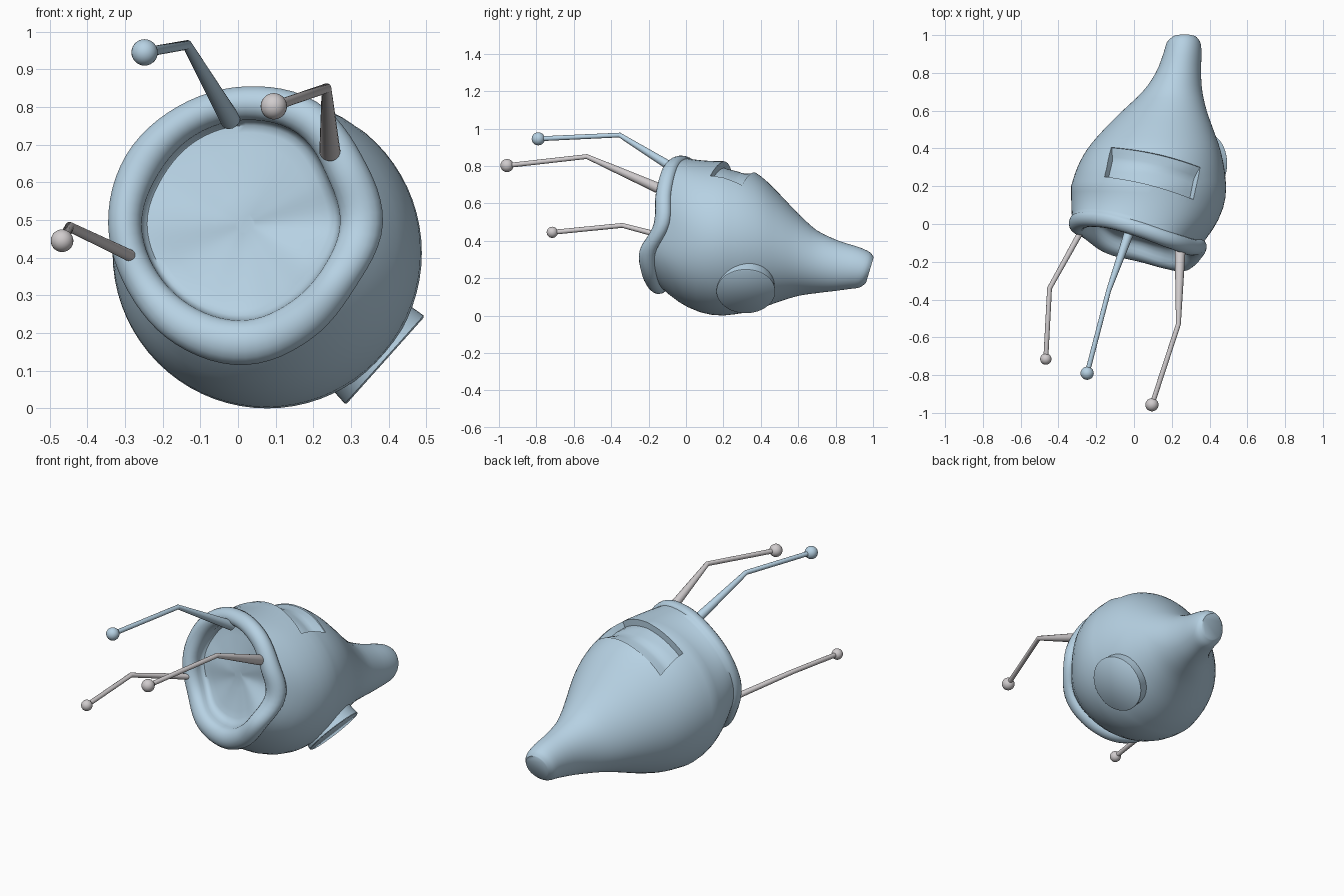
import bpy, bmesh, math
from mathutils import Vector

if "Cube" in bpy.data.objects:
    bpy.data.objects.remove(bpy.data.objects["Cube"])

N = 72


def material(name, col):
    m = bpy.data.materials.new(name)
    m.diffuse_color = (*col, 1)
    m.use_nodes = True
    m.node_tree.nodes["Principled BSDF"].inputs["Base Color"].default_value = m.diffuse_color
    return m


BLUE = material("pale blue", (0.47, 0.64, 0.77))
GREY = material("warm grey", (0.63, 0.60, 0.61))


def finish(bm, name, mat):
    bmesh.ops.recalc_face_normals(bm, faces=bm.faces)
    me = bpy.data.meshes.new(name)
    bm.to_mesh(me)
    bm.free()
    ob = bpy.data.objects.new(name, me)
    bpy.context.collection.objects.link(ob)
    me.materials.append(mat)
    return ob


def smooth(ob, deg=50):
    bpy.ops.object.select_all(action='DESELECT')
    ob.select_set(True)
    bpy.context.view_layer.objects.active = ob
    bpy.ops.object.shade_smooth_by_angle(angle=math.radians(deg))


def loft(bm, rings):
    vs = [[bm.verts.new(p) for p in r] for r in rings]
    n = len(vs[0])
    for a, b in zip(vs, vs[1:]):
        for i in range(n):
            bm.faces.new((a[i], a[(i + 1) % n], b[(i + 1) % n], b[i]))
    bm.faces.new(vs[0])
    bm.faces.new(vs[-1])


def spline(p0, p1, p2, p3, t):
    return 0.5 * (2 * p1 + (p2 - p0) * t + (2 * p0 - 5 * p1 + 4 * p2 - p3) * t * t
                  + (3 * p1 - p0 - 3 * p2 + p3) * t ** 3)


def around(table, i):
    """Smooth value of a 12-entry periodic table at ring position i."""
    f = i / N * 12
    k = int(f)
    return spline(*[table[(k + d) % 12] for d in (-1, 0, 1, 2)], f - k)


# body sections: y, left, right, bottom, top
ROWS = [(.2, -.333, .488, .0, .825), (.3, -.3, .477, .013, .80), (.4, -.245, .455, .04, .745),
        (.5, -.16, .42, .075, .65), (.6, -.06, .385, .105, .545), (.7, .045, .362, .12, .455),
        (.8, .115, .355, .13, .40), (.9, .155, .357, .142, .365), (.955, .172, .353, .15, .338),
        (.983, .198, .335, .175, .312)]
# mouth rim: outer radius, inner radius and y wave, every 30 degrees
OUTER = [.365, .358, .375, .365, .36, .366, .365, .36, .37, .375, .352, .337]
INNER = [.25, .25, .276, .275, .27, .266, .275, .267, .26, .255, .239, .236]
WAVE = [-.135, -.125, -.09, -.03, .015, .02, -.01, -.04, -.12, -.16, -.2, -.21]


def section(row):
    y, l, r, b, t = row
    tilt = 0.3 * min(1, max(0, (y - .7) / .25))
    pts = []
    for i in range(N):
        a = math.tau * i / N
        h = (t - b) / 2 * math.sin(a)
        pts.append(Vector(((l + r) / 2 + (r - l) / 2 * math.cos(a), y + tilt * h, (b + t) / 2 + h)))
    return pts


def rim(f, dy):
    """Ring on the wavy mouth rim, at fraction f between the inner (0) and outer (1) lip."""
    pts = []
    for i in range(N):
        a = math.tau * i / N
        ri, ro = around(INNER, i), around(OUTER, i)
        r = ri + (ro - ri) * f
        pts.append(Vector((.02 + r * math.cos(a), around(WAVE, i) + dy, .49 + r * math.sin(a))))
    return pts


def membrane(s, dy, flat, floor):
    """Ring on the mouth floor: inner lip scaled by s, its wave flattened toward y = floor."""
    mid = Vector((.02, 0, .49))
    out = []
    for p in rim(0, dy):
        y = p.y * (1 - flat) + floor * flat
        q = mid + (p - mid) * s
        out.append(Vector((q.x, y, q.z)))
    return out


# body, rim and mouth cavity as one closed loft
rings = []
for k in reversed(range(len(ROWS) - 1)):
    pick = [ROWS[min(max(k + d, 0), len(ROWS) - 1)] for d in (-1, 0, 1, 2)]
    for t in ((1, .75, .5, .25) if k == len(ROWS) - 2 else (1, .67, .33)):
        rings.append(section([spline(*[p[c] for p in pick], t) for c in range(5)]))
base = section(ROWS[0])
rings.append(base)
neck = rim(.82, .045)
for t in (.2, .4, .6, .75, .9, 1):
    ring = []
    for a, b in zip(base, neck):
        p = a.lerp(b, t ** 2.2)
        p.y = a.y + (b.y - a.y) * t
        ring.append(p)
    rings.append(ring)
for k in range(11):  # rounded lip
    a = math.radians(-35 + 205 * k / 10)
    rings.append(rim(.5 + .5 * math.cos(a), .012 - .05 * math.sin(a)))
for s, dy, fl in ((1, .025, 0), (.985, .04, .05), (.95, .055, .12), (.88, .06, .22),
                  (.75, .062, .38), (.55, .065, .6), (.3, .07, .85), (.1, .07, 1)):
    rings.append(membrane(s, dy, fl, -.025))
bm = bmesh.new()
loft(bm, rings)
body = finish(bm, "body_shell", BLUE)


# curved recess on top of the body
def top_z(x, y):
    y = max(y, .2)
    for p, q in zip(ROWS, ROWS[1:]):
        if y <= q[0]:
            t = (y - p[0]) / (q[0] - p[0])
            l, r, b, h = [p[c] + (q[c] - p[c]) * t for c in range(1, 5)]
            u = (x - (l + r) / 2) / ((r - l) / 2)
            return (b + h) / 2 + (h - b) / 2 * math.sqrt(max(0, 1 - u * u))


c00, c10, c11, c01 = [Vector(c) for c in ((-.155, .25), (.315, .13), (.35, .30), (-.12, .405))]
NU, NV = 16, 8
bm = bmesh.new()
grid = {}
for i in range(NU + 1):
    for j in range(NV + 1):
        u, v = i / NU, j / NV
        c = c00.lerp(c10, u).lerp(c01.lerp(c11, u), v)
        c.y += .07 * u * (1 - u)
        p = Vector((c.x, c.y, top_z(c.x, c.y)))
        d = (p - Vector((.08, .2, .41))).normalized()
        depth = .035 * min(1, .1 + (NV - j) / 3)  # ramps up to the rear edge
        grid[i, j, 0] = bm.verts.new(p - d * depth)
        grid[i, j, 1] = bm.verts.new(p + d * .08)
for k in (0, 1):
    for i in range(NU):
        for j in range(NV):
            bm.faces.new([grid[i + a, j + b, k] for a, b in ((0, 0), (1, 0), (1, 1), (0, 1))])
edge = ([(i, 0) for i in range(NU)] + [(NU, j) for j in range(NV)]
        + [(i, NV) for i in range(NU, 0, -1)] + [(0, j) for j in range(NV, 0, -1)])
for a, b in zip(edge, edge[1:] + edge[:1]):
    bm.faces.new((grid[(*a, 0)], grid[(*b, 0)], grid[(*b, 1)], grid[(*a, 1)]))
cutter = finish(bm, "recess_cutter", BLUE)
cutter.hide_render = True
mod = body.modifiers.new("recess", 'BOOLEAN')
mod.operation = 'DIFFERENCE'
mod.solver = 'EXACT'
mod.object = cutter
bpy.context.view_layer.objects.active = body
bpy.ops.object.modifier_apply(modifier=mod.name)
bpy.data.objects.remove(cutter)
smooth(body)


def tube(bm, pts, radii, sides):
    """Straight-jointed tube with mitred elbows."""
    out = []
    for i, p in enumerate(pts):
        d = (pts[min(i + 1, len(pts) - 1)] - pts[max(i - 1, 0)]).normalized()
        s = d.cross(Vector((0, .3, 1))).normalized()
        w = s.cross(d)
        out.append([p + radii[i] * (s * math.cos(a) + w * math.sin(a))
                    for a in (math.tau * k / sides for k in range(sides))])
    loft(bm, out)


# round side port, low on the right
bm = bmesh.new()
face, axis = Vector((.391, .32, .127)), Vector((.745, 0, -.667))
tube(bm, [face - axis * .16, face - axis * .04, face - axis * .004, face],
     [.15, .153, .157, .153], 48)
smooth(finish(bm, "side_port", BLUE))

# jointed feelers with ball tips: root, elbow, tip, root radius, ball radius
FEELERS = [("top_feeler", BLUE, (-.02, -.03, .765), (-.135, -.355, .965), (-.248, -.79, .945), .027, .035),
           ("right_feeler", GREY, (.244, -.15, .682), (.235, -.53, .85), (.095, -.957, .802), .028, .035),
           ("left_feeler", GREY, (-.275, -.03, .4), (-.447, -.34, .482), (-.467, -.715, .445), .016, .03)]
for name, mat, root, elbow, tip, r, ball in FEELERS:
    bm = bmesh.new()
    tube(bm, [Vector(root), Vector(elbow), Vector(tip)], [r, .013, .013], 20)
    smooth(finish(bm, name, mat))
    bm = bmesh.new()
    bmesh.ops.create_uvsphere(bm, u_segments=24, v_segments=14, radius=ball)
    bmesh.ops.translate(bm, verts=bm.verts, vec=tip)
    smooth(finish(bm, name + "_ball", mat))
